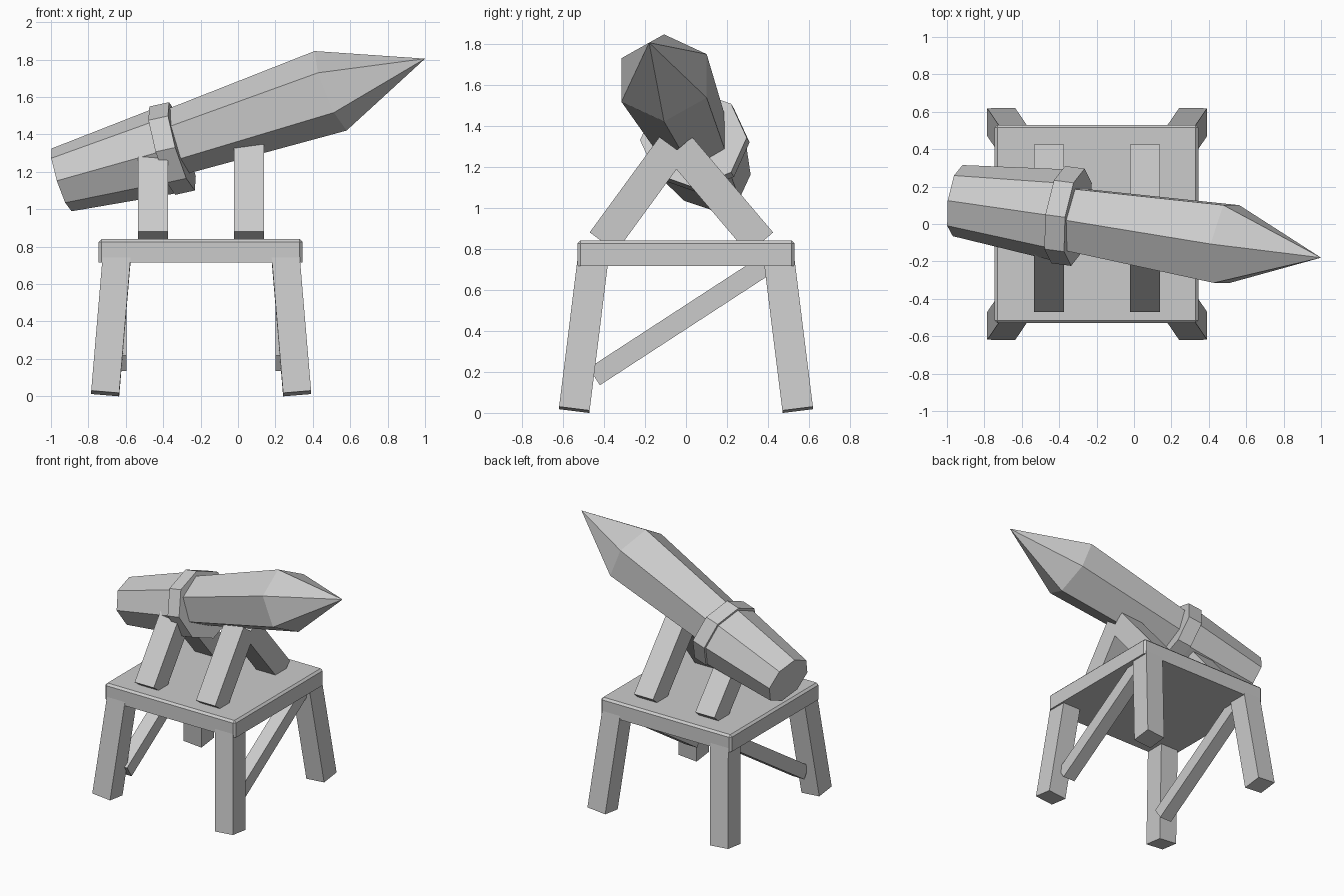
import bpy, bmesh, math
from mathutils import Vector

if "Cube" in bpy.data.objects:
    bpy.data.objects.remove(bpy.data.objects["Cube"])

GREY = (0.6, 0.6, 0.6, 1)
mat = bpy.data.materials.new("plain_grey")
mat.use_nodes = True
mat.diffuse_color = GREY
mat.node_tree.nodes["Principled BSDF"].inputs["Base Color"].default_value = GREY


def finish(name, bm):
    bmesh.ops.recalc_face_normals(bm, faces=bm.faces)
    mesh = bpy.data.meshes.new(name)
    bm.to_mesh(mesh)
    bm.free()
    mesh.materials.append(mat)
    obj = bpy.data.objects.new(name, mesh)
    bpy.context.collection.objects.link(obj)
    return obj


def loft(name, sides, phase, rings, tip=None):
    """Skin polygon rings given as (centre, side vector, up vector)."""
    bm = bmesh.new()
    loops = []
    for centre, side, up in rings:
        c, s, u = Vector(centre), Vector(side), Vector(up)
        angles = [phase + math.tau * i / sides for i in range(sides)]
        loops.append([bm.verts.new(c + s * math.cos(a) + u * math.sin(a)) for a in angles])
    for a, b in zip(loops, loops[1:]):
        for i in range(sides):
            j = (i + 1) % sides
            bm.faces.new((a[i], a[j], b[j], b[i]))
    bm.faces.new(loops[0][::-1])
    if tip:
        apex = bm.verts.new(tip)
        for i in range(sides):
            bm.faces.new((loops[-1][i], loops[-1][(i + 1) % sides], apex))
    else:
        bm.faces.new(loops[-1])
    return finish(name, bm)


def beam(name, start, end, width):
    """Square beam between two points, kept level with the x axis."""
    p, q = Vector(start), Vector(end)
    d = (q - p).normalized()
    x = Vector((1, 0, 0))
    x = (x - d * x.dot(d)).normalized()
    y = d.cross(x)
    r = width / math.sqrt(2)
    return loft(name, 4, math.pi / 4, [(p, x * r, y * r), (q, x * r, y * r)])


# Table top with chamfered upper and upright edges
bm = bmesh.new()
bmesh.ops.create_cube(bm, size=1)
for v in bm.verts:
    v.co = (v.co.x * 1.09 - 0.2, v.co.y * 1.06, 0.7775 + v.co.z * 0.125)
edges = [e for e in bm.edges if max(v.co.z for v in e.verts) > 0.8]
bmesh.ops.bevel(bm, geom=edges, offset=0.015, segments=1, affect='EDGES')
finish("table_top", bm)

# Splayed legs and the slanted brace on each side
for side, sx in (("right", -1), ("left", 1)):
    for place, sy in (("front", -1), ("back", 1)):
        beam(f"{place}_{side}_leg",
             (-0.197 + sx * 0.513, sy * 0.545, 0.015),
             (-0.197 + sx * 0.449, sy * 0.451, 0.77), 0.15)
    cx = -0.197 + sx * 0.448
    beam(f"{side}_brace", (cx, -0.447, 0.177), (cx, 0.40, 0.728), 0.1)

# Two crossed-plank cradles
for place, cx in (("rear", -0.455), ("fore", 0.058)):
    beam(f"{place}_cradle_front_plank", (cx, -0.405, 0.833), (cx, -0.065, 1.298), 0.16)
    beam(f"{place}_cradle_back_plank", (cx, 0.364, 0.828), (cx, -0.031, 1.293), 0.16)

# Six-sided body widening forward, with a pointed nose
side, up = Vector((0.029, 0.24, 0.0115)), Vector((-0.0855, 0, 0.2125))
loft("rocket_body", 6, math.pi / 6,
     [((-0.33, 0.025, 1.36), side * 0.79, up * 0.79),
      ((0.495, -0.107, 1.633), side, up)], tip=(1.0, -0.18, 1.805))

# Eight-sided tail and the collar around its front end
loft("rocket_tail", 8, 0,
     [((-0.943, 0.125, 1.157), (0.026, 0.19, 0.005), (-0.053, 0, 0.168)),
      ((-0.34, 0.04, 1.325), (0.035, 0.25, 0.006), (-0.068, 0, 0.23))])
collar = ((0.036, 0.26, 0.006), (-0.069, 0, 0.236))
loft("rocket_collar", 8, 0,
     [((-0.405, 0.05, 1.313), *collar), ((-0.30, 0.036, 1.336), *collar)])
